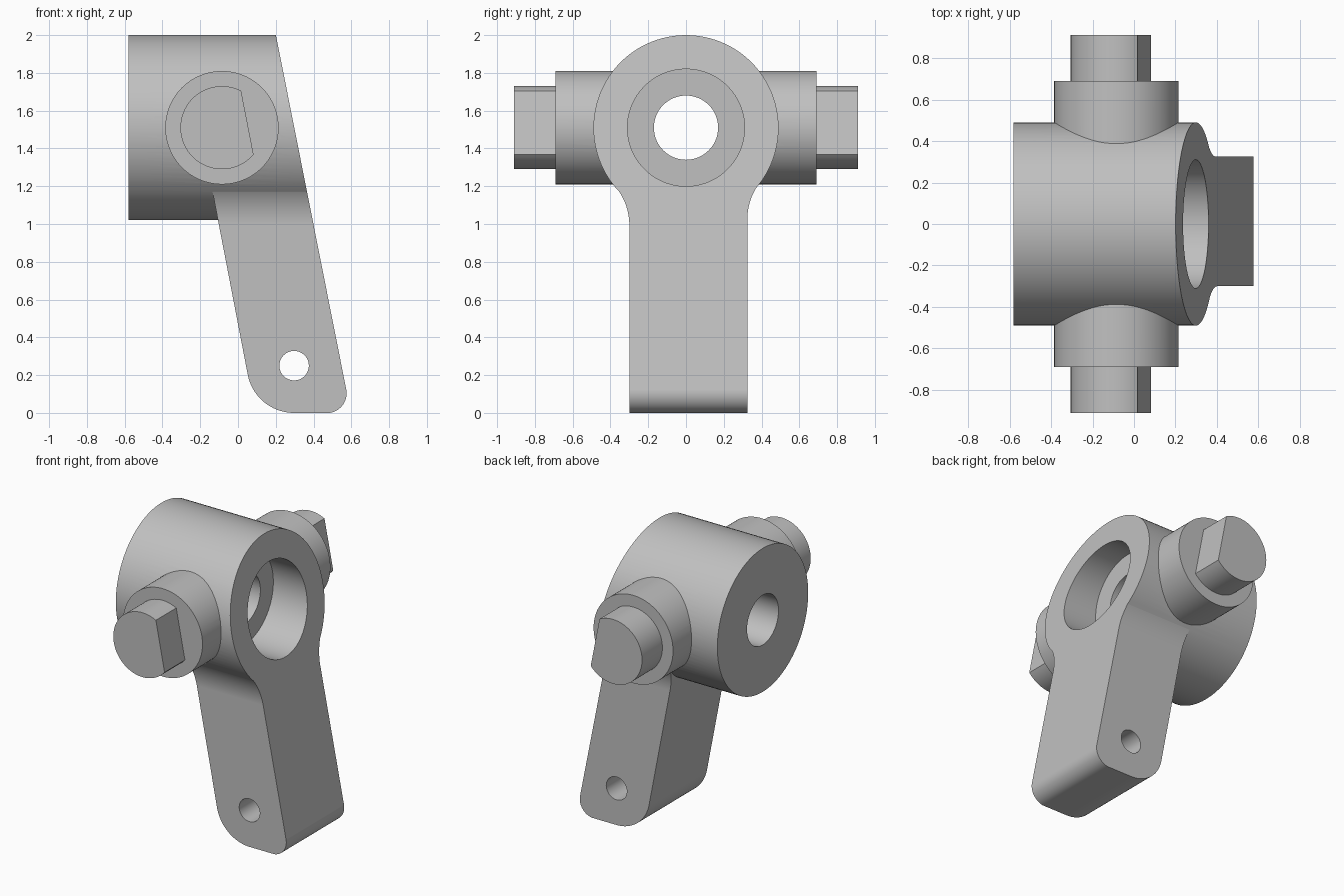
import bpy, bmesh
from math import sin, cos, pi, acos, atan2, sqrt, radians

cube = bpy.data.objects.get("Cube")
if cube:
    bpy.data.objects.remove(cube, do_unlink=True)

HUB_Z, HUB_R, SLOPE, TILT = 1.51, 0.49, 0.195, 0.193
PIN_X = -0.085

metal = bpy.data.materials.new("grey metal")
metal.use_nodes = True
grey = (0.53, 0.53, 0.53, 1)
metal.diffuse_color = grey
metal.node_tree.nodes["Principled BSDF"].inputs["Base Color"].default_value = grey


def arc(cx, cz, r, start, end, steps=24):
    return [(cx + r * cos(start + (end - start) * i / steps),
             cz + r * sin(start + (end - start) * i / steps)) for i in range(steps + 1)]


def circle(cx, cz, r, steps=96):
    return arc(cx, cz, r, 0, 2 * pi, steps)[:-1]


def prism(name, outline, axis, low, high):
    """Extrude an outline (side, height) along the x or y axis."""
    def place(p, t):
        return (t, p[0], p[1]) if axis == "x" else (p[0], t, p[1])
    bm = bmesh.new()
    ends = [[bm.verts.new(place(p, t)) for p in outline] for t in (low, high)]
    for ring in ends:
        bm.faces.new(ring)
    n = len(outline)
    for i in range(n):
        j = (i + 1) % n
        bm.faces.new((ends[0][i], ends[0][j], ends[1][j], ends[1][i]))
    bmesh.ops.recalc_face_normals(bm, faces=bm.faces)
    mesh = bpy.data.meshes.new(name)
    bm.to_mesh(mesh)
    bm.free()
    mesh.materials.append(metal)
    obj = bpy.data.objects.new(name, mesh)
    bpy.context.collection.objects.link(obj)
    return obj


def combine(target, other, operation):
    mod = target.modifiers.new("combine", "BOOLEAN")
    mod.operation, mod.solver, mod.object = operation, "EXACT", other
    bpy.context.view_layer.objects.active = target
    bpy.ops.object.modifier_apply(modifier=mod.name)
    bpy.data.objects.remove(other, do_unlink=True)


def front_x(z):
    return 0.2 + (2 - z) * SLOPE


def back_x(z):
    return 0.055 + (0.2 - z) * SLOPE


# Arm: straight sides flaring into the hub through concave fillets
def flare(half_width, r=0.32):
    reach = half_width + r
    cz = HUB_Z - sqrt((HUB_R - 0.003 + r) ** 2 - reach ** 2)
    return arc(reach, cz, r, pi, atan2(HUB_Z - cz, -reach))


right_side = [(0.325, -0.2)] + flare(0.325)
left_side = [(-y, z) for y, z in [(0.30, -0.2)] + flare(0.30)]
arm = prism("arm", right_side + left_side[::-1], "x", -0.9, 1)

# Sloping back of the arm with its rounded heel
back = [(1, 1.4), (back_x(1.4), 1.4)] + arc(0.297, 0.25, 0.25, pi + TILT, 1.5 * pi) + [(1, 0)]
combine(arm, prism("back_cut", back, "y", -1, 1), "INTERSECT")

# Hub, joined with the arm, then trimmed by the sloping front and rounded toe
hub = prism("pivot_lever", circle(0, HUB_Z, HUB_R), "x", -0.58, 0.9)
combine(hub, arm, "UNION")
front = [(-0.9, 2.2), (-0.9, -0.1)]
front += arc(0.47, 0.104, 0.105, -pi / 2, TILT) + [(front_x(2.2), 2.2)]
combine(hub, prism("front_cut", front, "y", -1, 1), "INTERSECT")

# Trunnions with flattened end pins
combine(hub, prism("trunnion", circle(PIN_X, HUB_Z, 0.30), "y", -0.69, 0.69), "UNION")
half = acos(0.137 / 0.22)
flat_pin = arc(PIN_X, HUB_Z, 0.22, TILT + half, TILT + 2 * pi - half, 64)
combine(hub, prism("end_pin", flat_pin, "y", -0.91, 0.91), "UNION")

# Stepped bore through the hub and cross hole in the arm foot
combine(hub, prism("counterbore", circle(0, HUB_Z, 0.31), "x", 0.05, 1), "DIFFERENCE")
combine(hub, prism("bore", circle(0, HUB_Z, 0.17, 64), "x", -1, 0.5), "DIFFERENCE")
combine(hub, prism("foot_hole", circle(0.297, 0.25, 0.078, 48), "y", -1, 1), "DIFFERENCE")

# Smooth round surfaces, crisp edges
bpy.ops.object.select_all(action="DESELECT")
hub.select_set(True)
bpy.context.view_layer.objects.active = hub
bpy.ops.object.shade_smooth_by_angle(angle=radians(25))
weighted = hub.modifiers.new("even shading", "WEIGHTED_NORMAL")
weighted.keep_sharp = True
